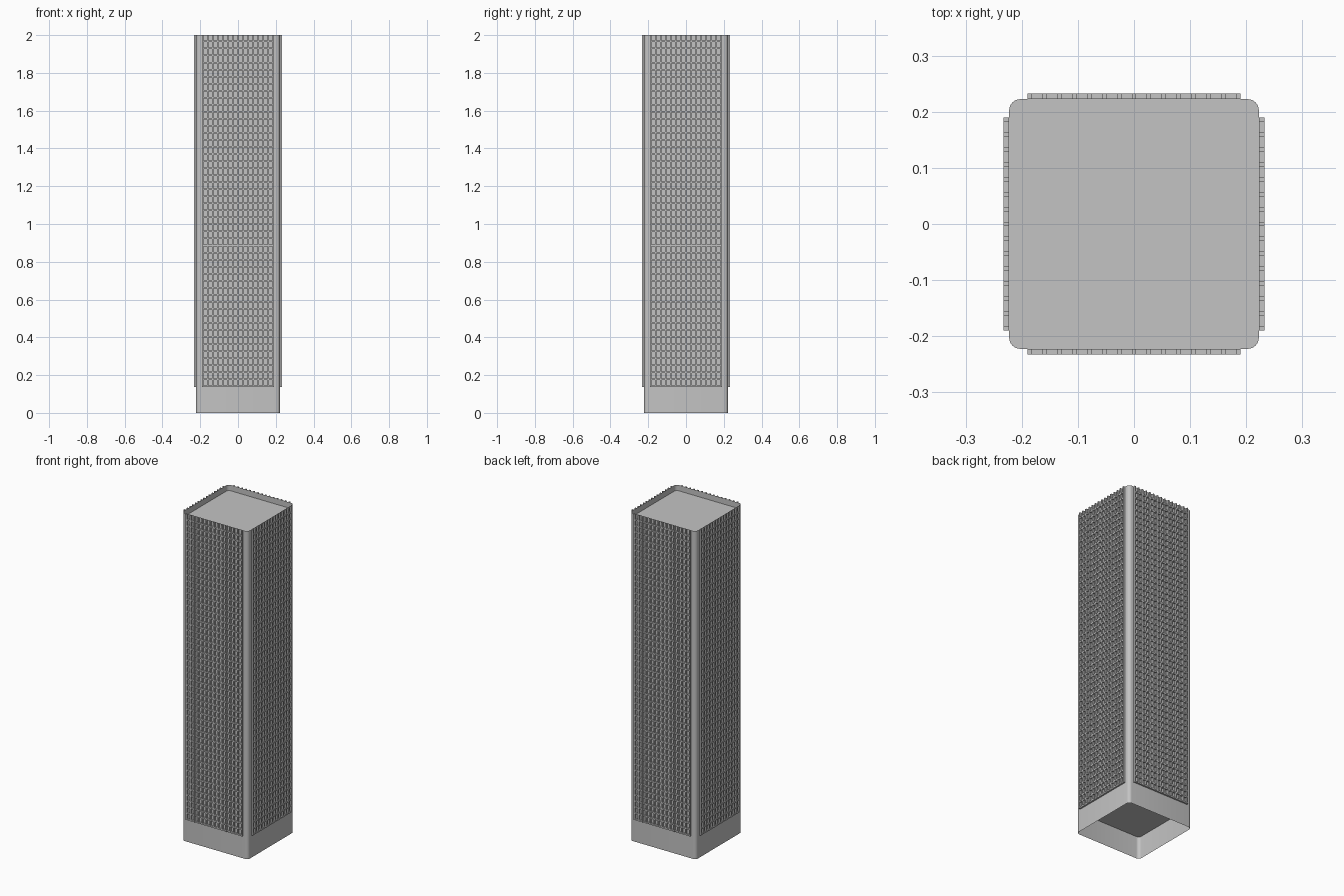
import bpy
import bmesh
import math
from mathutils import Matrix, Vector

cube = bpy.data.objects.get("Cube")
if cube:
    bpy.data.objects.remove(cube, do_unlink=True)

HEIGHT = 2.0
HALF = 0.2225        # half width of the tower shell
RADIUS = 0.02        # rounded corner radius
ROOF_Z = 1.965       # roof deck, sunk behind the parapet
BASE_Z = 0.137       # top of the plain base, and its ceiling
FACE_HALF = 0.19     # half width of each facade grid
OUTER = 0.233        # outermost plane of the fins
FINS, FLOORS = 15, 50
FIN_W, SLAB_H = 0.008, 0.008

concrete = bpy.data.materials.new("grey concrete")
concrete.use_nodes = True
grey = (0.55, 0.55, 0.55, 1)
concrete.diffuse_color = grey
concrete.node_tree.nodes["Principled BSDF"].inputs["Base Color"].default_value = grey


def to_mesh(name, bm):
    mesh = bpy.data.meshes.new(name)
    bm.to_mesh(mesh)
    bm.free()
    mesh.materials.append(concrete)
    return mesh


def add_object(name, mesh):
    obj = bpy.data.objects.new(name, mesh)
    bpy.context.collection.objects.link(obj)
    return obj


def rounded_square(z, steps=6):
    points = []
    inner = HALF - RADIUS
    for corner in range(4):
        mid = math.radians(45 + 90 * corner)
        cx = math.copysign(inner, math.cos(mid))
        cy = math.copysign(inner, math.sin(mid))
        for i in range(steps + 1):
            a = math.radians(90 * (corner + i / steps))
            points.append(Vector((cx + RADIUS * math.cos(a),
                                  cy + RADIUS * math.sin(a), z)))
    return points


def add_box(bm, low, high):
    low, high = Vector(low), Vector(high)
    size = Matrix.Diagonal((high - low).to_4d())
    size[3][3] = 1
    bmesh.ops.create_cube(bm, size=1, matrix=Matrix.Translation((low + high) / 2) @ size)


# Tower shell: thin rounded walls, open at the foot and above the roof
bm = bmesh.new()
lower = [bm.verts.new(p) for p in rounded_square(0)]
upper = [bm.verts.new(p) for p in rounded_square(HEIGHT)]
for i in range(len(lower)):
    j = (i + 1) % len(lower)
    bm.faces.new((lower[i], lower[j], upper[j], upper[i]))
shell = add_object("tower_shell", to_mesh("tower_shell", bm))
bpy.context.view_layer.objects.active = shell
shell.select_set(True)
bpy.ops.object.shade_smooth_by_angle()

# Roof deck and ceiling of the hollow base
for name, z, flip in (("roof_deck", ROOF_Z, False), ("base_ceiling", BASE_Z, True)):
    bm = bmesh.new()
    face = bm.faces.new([bm.verts.new(p) for p in rounded_square(z)])
    if flip:
        face.normal_flip()
    add_object(name, to_mesh(name, bm))

# Facade grid: full-height fins crossed by a slab edge on every floor
bm = bmesh.new()
pitch = (2 * FACE_HALF - FIN_W) / (FINS - 1)
for i in range(FINS):
    x = -FACE_HALF + i * pitch
    add_box(bm, (x, -OUTER, BASE_Z), (x + FIN_W, -HALF, HEIGHT))
storey = (HEIGHT - BASE_Z) / FLOORS
for i in range(FLOORS):
    z = BASE_Z + i * storey
    add_box(bm, (-FACE_HALF + FIN_W, -OUTER + 0.0005, z),
            (FACE_HALF - FIN_W, -HALF, z + SLAB_H))
facade = to_mesh("facade_grid", bm)

# The same grid on all four sides
for turn, side in enumerate(("front", "left", "back", "right")):
    grid = add_object(side + "_facade_grid", facade)
    grid.rotation_euler.z = turn * math.pi / 2
